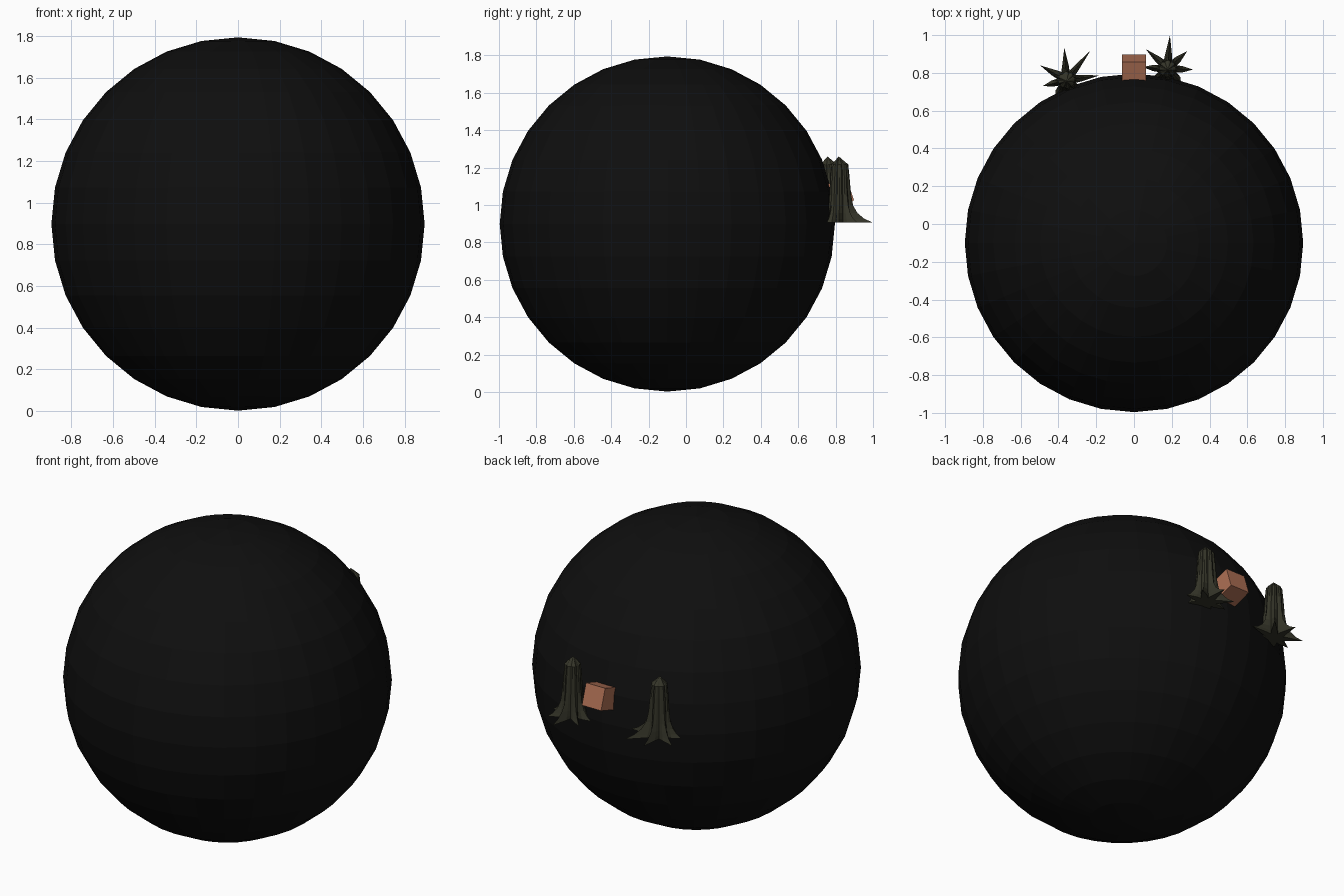
import bpy, bmesh, math
from mathutils import Vector

if "Cube" in bpy.data.objects:
    bpy.data.objects.remove(bpy.data.objects["Cube"])


def material(name, rgb):
    m = bpy.data.materials.new(name)
    m.diffuse_color = (*rgb, 1)
    m.use_nodes = True
    m.node_tree.nodes["Principled BSDF"].inputs["Base Color"].default_value = m.diffuse_color
    return m


black = material("near_black", (0.0045, 0.0045, 0.0045))
bark = material("dark_olive_bark", (0.034, 0.034, 0.021))
clay = material("terracotta", (0.42, 0.16, 0.09))

# Large dark globe
bpy.ops.mesh.primitive_uv_sphere_add(segments=32, ring_count=16, radius=0.896,
                                     location=(0, -0.1, 0.898))
globe = bpy.context.object
globe.name = "globe"
globe.data.materials.append(black)

# Tilted crate resting against the back of the globe
bpy.ops.mesh.primitive_cube_add(size=0.127, location=(0, 0.818, 1.065),
                                rotation=(math.radians(18), 0, 0))
crate = bpy.context.object
crate.name = "crate"
crate.data.materials.append(clay)


# Stump: stacked rings whose columns flare into pointed roots near the ground
# each level: height, trunk radius, share of root length reached
LEVELS = [(0.0, 0.058, 1.0), (0.02, 0.058, 0.62), (0.05, 0.057, 0.32),
          (0.09, 0.055, 0.14), (0.15, 0.053, 0.06), (0.24, 0.049, 0.03),
          (0.31, 0.043, 0.02)]


def stump(name, x, y, roots):
    """roots: list of (angle in degrees, length from the centre), sorted"""
    bm = bmesh.new()
    n = len(roots)
    rings = []
    for z, r, flare in LEVELS:
        ring = []
        for i, (a, length) in enumerate(roots):
            nxt = roots[(i + 1) % n][0] + (360 if i == n - 1 else 0)
            gap = nxt - a
            tip = r + (length - r) * flare
            shoulder = r + 0.022 * flare
            valley = r - 0.006
            for ang, rad in ((a, tip), (a + min(13, gap * 0.28), shoulder),
                             (a + gap / 2, valley),
                             (nxt - min(13, gap * 0.28), shoulder)):
                t = math.radians(ang)
                ring.append(bm.verts.new((rad * math.cos(t), rad * math.sin(t), z)))
        rings.append(ring)
    m = len(rings[0])
    for lo, hi in zip(rings, rings[1:]):
        for j in range(m):
            k = (j + 1) % m
            bm.faces.new((lo[j], lo[k], hi[k], hi[j]))
    apex = bm.verts.new((0, -0.005, 0.353))
    base = bm.verts.new((0, 0, 0))
    for j in range(m):
        k = (j + 1) % m
        bm.faces.new((rings[-1][j], rings[-1][k], apex))
        bm.faces.new((rings[0][k], rings[0][j], base))
    bmesh.ops.recalc_face_normals(bm, faces=bm.faces)
    mesh = bpy.data.meshes.new(name)
    bm.to_mesh(mesh)
    bm.free()
    mesh.materials.append(bark)
    ob = bpy.data.objects.new(name, mesh)
    ob.location = (x, y, 0.906)
    bpy.context.collection.objects.link(ob)


stump("stump_right", 0.178, 0.822,
      [(-45, 0.10), (-2, 0.135), (42, 0.14), (86, 0.177), (138, 0.155),
       (176, 0.13), (222, 0.10), (268, 0.10)])
stump("stump_left", -0.357, 0.762,
      [(-40, 0.13), (8, 0.176), (51, 0.20), (94, 0.17), (151, 0.16),
       (194, 0.13), (235, 0.10), (280, 0.10)])
